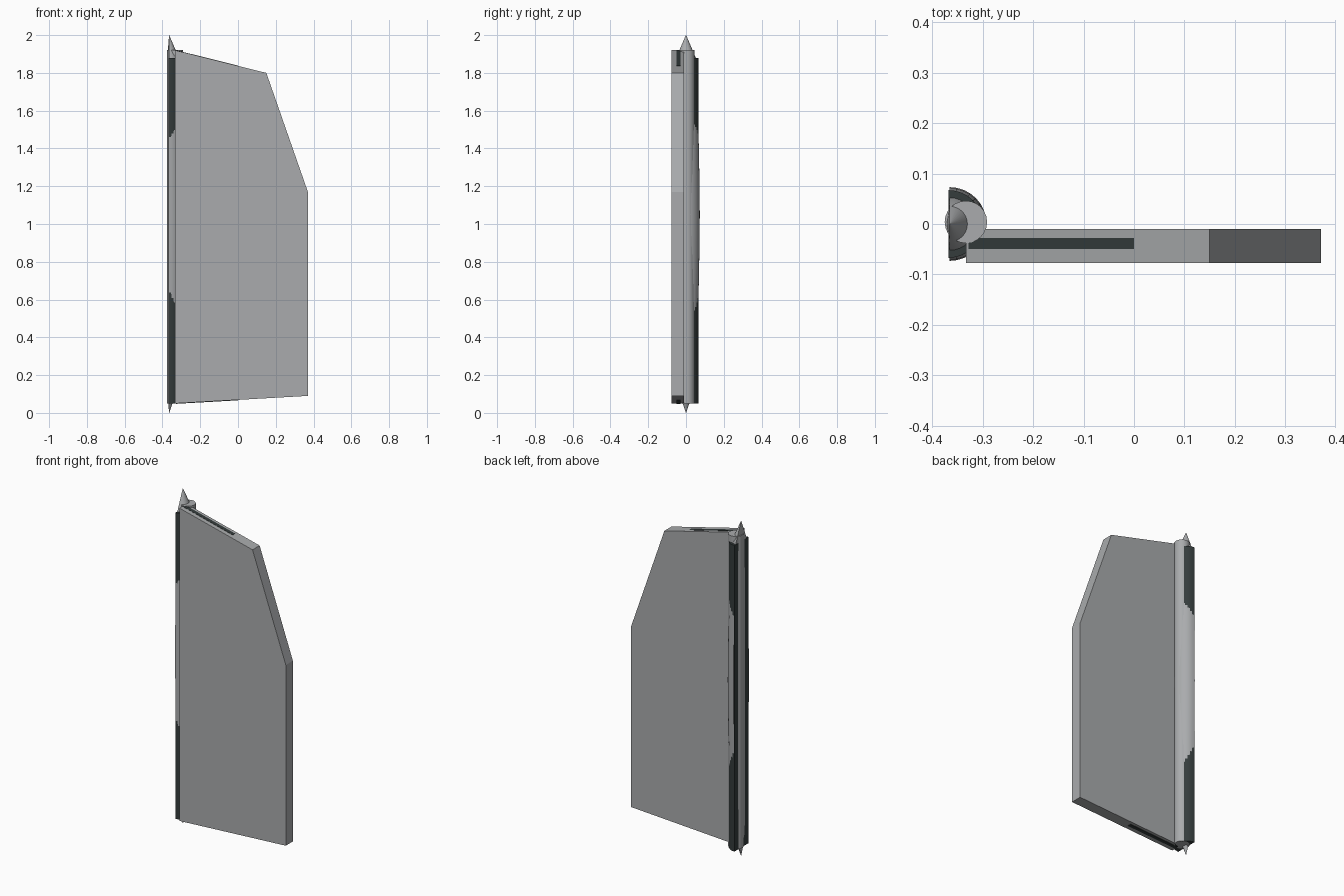
import bpy, bmesh, math

if "Cube" in bpy.data.objects:
    bpy.data.objects.remove(bpy.data.objects["Cube"])


def material(name, rgb):
    m = bpy.data.materials.new(name)
    m.diffuse_color = (*rgb, 1)
    m.use_nodes = True
    m.node_tree.nodes["Principled BSDF"].inputs["Base Color"].default_value = m.diffuse_color
    return m


GREY = material("light grey", (0.40, 0.41, 0.42))
DARK = material("dark grey", (0.035, 0.045, 0.045))


def loft(name, rings, mat, smooth=False):
    """Skin a stack of equal-length closed rings and cap both ends."""
    bm = bmesh.new()
    rows = [[bm.verts.new(p) for p in ring] for ring in rings]
    n = len(rows[0])
    for a, b in zip(rows, rows[1:]):
        for i in range(n):
            j = (i + 1) % n
            bm.faces.new((a[i], a[j], b[j], b[i]))
    bm.faces.new(rows[0])
    bm.faces.new(rows[-1])
    bmesh.ops.recalc_face_normals(bm, faces=bm.faces[:])
    me = bpy.data.meshes.new(name)
    bm.to_mesh(me)
    bm.free()
    me.materials.append(mat)
    ob = bpy.data.objects.new(name, me)
    bpy.context.collection.objects.link(ob)
    if smooth:
        bpy.ops.object.select_all(action='DESELECT')
        ob.select_set(True)
        bpy.context.view_layer.objects.active = ob
        bpy.ops.object.shade_smooth_by_angle(angle=math.radians(30))
    return ob


def slab(name, outline, y0, y1, mat):
    return loft(name, [[(x, y, z) for x, z in outline] for y in (y0, y1)], mat)


def half_disc(r, z, x0, steps=16):
    return [(x0 + r * math.cos(a), r * math.sin(a), z)
            for a in (math.pi * (i / steps - 0.5) for i in range(steps + 1))]


# main panel with clipped upper corner
slab("panel", [(-0.333, 0.05), (0.37, 0.09), (0.37, 1.17), (0.15, 1.80), (-0.333, 1.92)],
     -0.077, -0.01, GREY)

# dark seal strips on the top and bottom edges
slab("top_strip", [(-0.328, 1.915), (0, 1.834), (0, 1.8385), (-0.328, 1.920)], -0.05, -0.028, DARK)
slab("bottom_strip", [(-0.328, 0.048), (0, 0.0665), (0, 0.071), (-0.328, 0.054)], -0.05, -0.028, DARK)

# hinge tube
tube = [[(-0.333 + 0.042 * math.cos(a), 0.004 + 0.042 * math.sin(a), z)
         for a in (math.tau * i / 24 for i in range(24))] for z in (0.05, 1.92)]
loft("hinge_tube", tube, GREY, True)

# dark half-round backing
loft("half_round_backing", [half_disc(0.067, z, -0.367) for z in (0.05, 1.88)], DARK, True)

# pointed spindle: half round towards the panel, shallow ridge behind
profile = [(0.001, 0.0), (0.016, 0.045), (0.052, 0.12), (0.062, 0.30), (0.067, 0.65),
           (0.071, 0.85), (0.073, 1.05), (0.071, 1.25), (0.067, 1.45), (0.062, 1.70),
           (0.052, 1.88), (0.035, 1.92), (0.001, 2.0)]
rings = []
for r, z in profile:
    back = min(1, r / 0.03)
    rings.append(half_disc(r, z, -0.365) +
                 [(-0.365 - 0.003 * back, 0.016 * back, z),
                  (-0.365 - 0.006 * back, 0, z),
                  (-0.365 - 0.003 * back, -0.016 * back, z)])
loft("spindle", rings, GREY, True)
